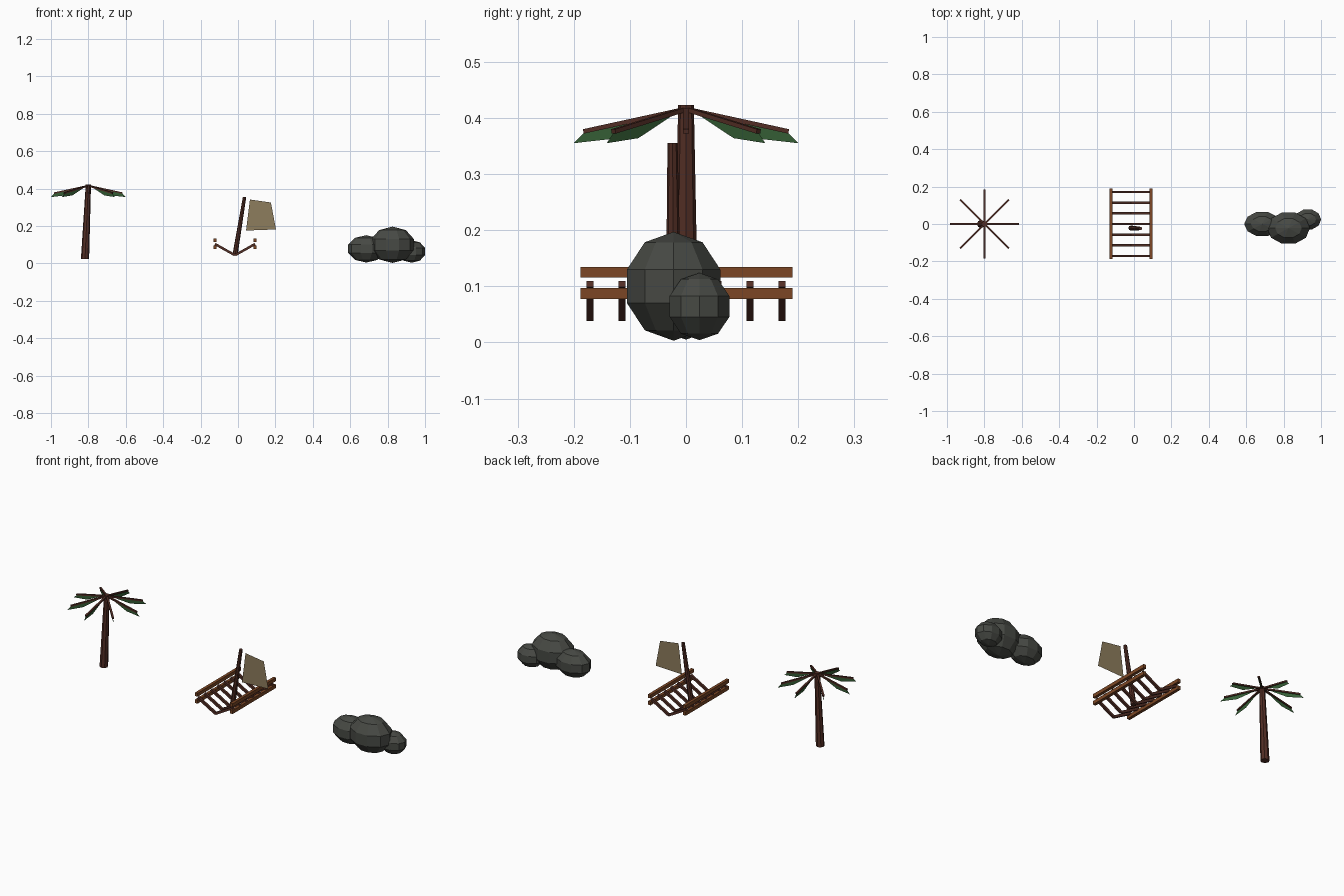
import bpy, bmesh, math
from mathutils import Vector, Matrix

if "Cube" in bpy.data.objects:
    bpy.data.objects.remove(bpy.data.objects["Cube"])


def mat(name, rgb):
    m = bpy.data.materials.new(name)
    m.diffuse_color = (*rgb, 1)
    m.use_nodes = True
    m.node_tree.nodes["Principled BSDF"].inputs["Base Color"].default_value = m.diffuse_color
    return m


DARK = mat("dark_wood", (0.085, 0.027, 0.018))
RAIL = mat("warm_wood", (0.20, 0.062, 0.018))
LEAF = mat("leaf_green", (0.035, 0.11, 0.035))
SAIL = mat("sail_tan", (0.27, 0.205, 0.11))
ROCK = mat("rock_grey", (0.063, 0.067, 0.058))


def finish(name, bm, material):
    bmesh.ops.recalc_face_normals(bm, faces=bm.faces)
    me = bpy.data.meshes.new(name)
    bm.to_mesh(me)
    bm.free()
    me.materials.append(material)
    ob = bpy.data.objects.new(name, me)
    bpy.context.collection.objects.link(ob)
    return ob


def pole(name, a, b, r1, r2, sides, material):
    """Tapered round post with its end caps kept level."""
    a, b = Vector(a), Vector(b)
    bm = bmesh.new()
    bmesh.ops.create_cone(bm, cap_ends=True, segments=sides, radius1=r1, radius2=r2, depth=1)
    for v in bm.verts:
        t = v.co.z + 0.5
        p = a.lerp(b, t)
        v.co = Vector((v.co.x + p.x, v.co.y + p.y, p.z))
    return finish(name, bm, material)


def beam(name, a, b, width, height, material):
    """Box running from a to b."""
    a, b = Vector(a), Vector(b)
    d = b - a
    x = d.normalized()
    y = Vector((0, 0, 1)).cross(x).normalized()
    rot = Matrix((x, y, x.cross(y))).transposed().to_4x4()
    bm = bmesh.new()
    bmesh.ops.create_cube(bm, size=1)
    bm.transform(Matrix.Translation((a + b) / 2) @ rot @ Matrix.Diagonal((d.length, width, height, 1)))
    return finish(name, bm, material)


def plate(name, pts, material):
    bm = bmesh.new()
    bm.faces.new([bm.verts.new(p) for p in pts])
    return finish(name, bm, material)


def boulder(name, centre, radii, segs=10, rings=5):
    """Faceted ellipsoid made of latitude rings."""
    bm = bmesh.new()
    for i in range(rings + 1):
        t = math.pi * i / rings
        for j in range(segs):
            p = 2 * math.pi * j / segs
            bm.verts.new((centre[0] + radii[0] * math.sin(t) * math.cos(p),
                          centre[1] + radii[1] * math.sin(t) * math.sin(p),
                          centre[2] + radii[2] * math.cos(t)))
    bmesh.ops.remove_doubles(bm, verts=bm.verts, dist=1e-5)
    bmesh.ops.convex_hull(bm, input=bm.verts)
    bmesh.ops.dissolve_limit(bm, angle_limit=0.01, verts=bm.verts, edges=bm.edges)
    return finish(name, bm, ROCK)


# Palm tree: leaning trunk, eight ribs each with a hanging leaf blade
PX = -0.8
pole("palm_trunk", (PX - 0.018, 0, 0.024), (PX, 0, 0.423), 0.022, 0.014, 8, DARK)
for i in range(8):
    a = math.radians(45 * i)

    def at(r, z):
        return (PX + r * math.cos(a), r * math.sin(a), z)

    beam(f"frond_spine_{i}", at(0, 0.416), at(0.183, 0.376), 0.010, 0.008, DARK)
    plate(f"frond_leaf_{i}", [at(0.02, 0.411), at(0.18, 0.376), at(0.20, 0.355), at(0.12, 0.364)], LEAF)

# Wrecked boat: V-shaped ribs along the keel line
BX = -0.016
for i in range(7):
    y = (i - 3) * 0.057
    for s, side in ((-1, "left"), (1, "right")):
        beam(f"hull_rib_{side}_{i}", (BX, y, 0.044), (BX + s * 0.107, y, 0.104), 0.012, 0.013, DARK)

# Two side rails on each side
for s, side in ((-1, "left"), (1, "right")):
    for z, level in ((0.087, "lower"), (0.125, "upper")):
        x = BX + s * 0.107
        beam(f"{level}_rail_{side}", (x, -0.188, z), (x, 0.190, z), 0.016, 0.019, RAIL)

# Leaning mast and torn sail
pole("mast", (BX, -0.022, 0.045), (0.035, -0.024, 0.355), 0.014, 0.009, 8, DARK)
plate("sail", [(0.043, -0.026, 0.176), (0.203, -0.026, 0.182),
               (0.176, -0.026, 0.326), (0.064, -0.026, 0.342)], SAIL)

# Rock pile
boulder("large_rock", (0.826, -0.022, 0.10), (0.121, 0.092, 0.097))
boulder("left_rock", (0.686, 0.0, 0.078), (0.102, 0.071, 0.073))
boulder("small_rock", (0.929, 0.024, 0.064), (0.075, 0.059, 0.060))
